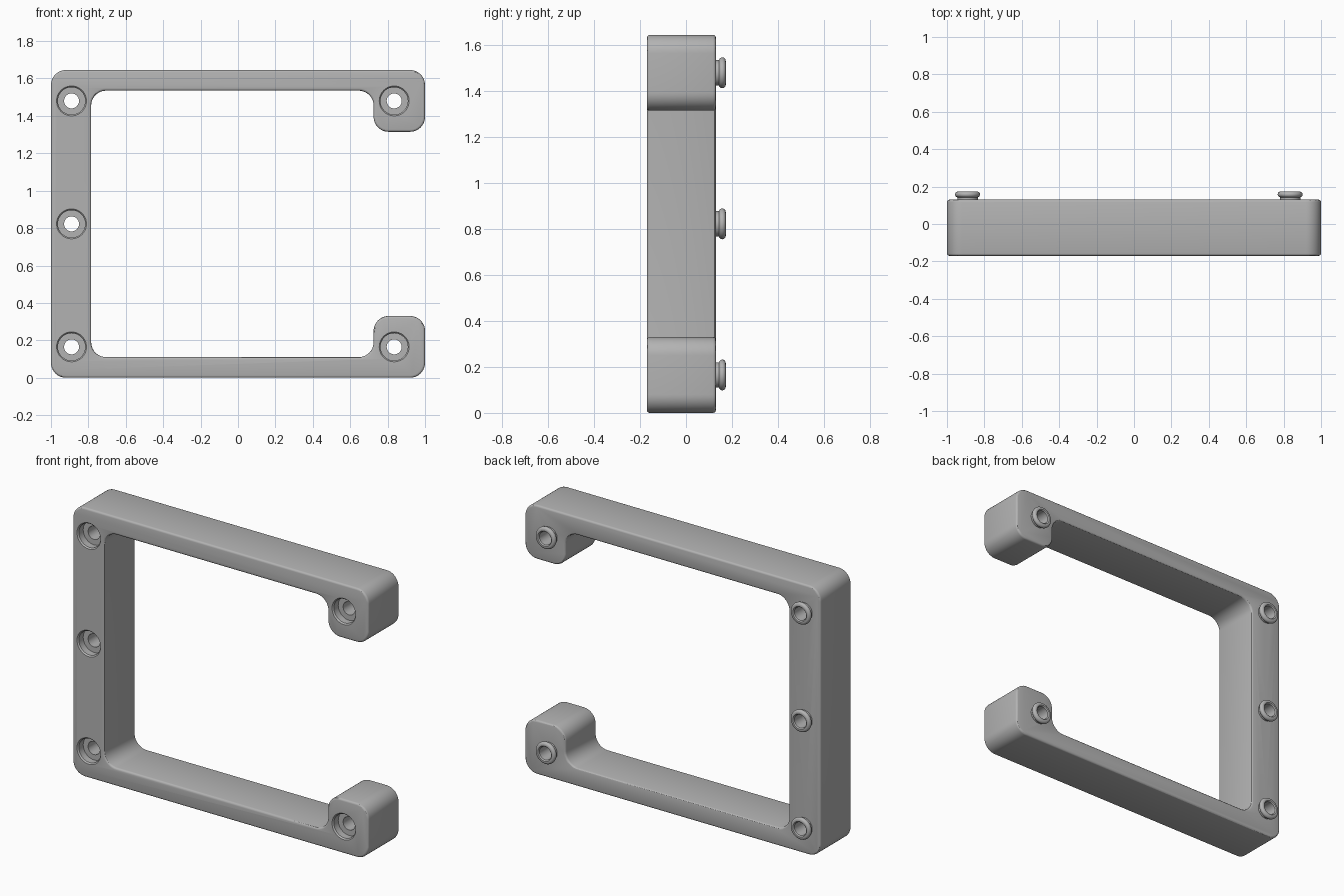
import bpy, bmesh, math
from mathutils import Vector

if "Cube" in bpy.data.objects:
    bpy.data.objects.remove(bpy.data.objects["Cube"])

FRONT, BACK = -0.17, 0.13
TOP = 1.645
HOLES = [(-0.89, 0.165), (-0.89, TOP / 2), (-0.89, TOP - 0.165),
         (0.835, 0.165), (0.835, TOP - 0.165)]

grey = bpy.data.materials.new("plain grey")
grey.use_nodes = True
colour = (0.45, 0.45, 0.45, 1)
grey.diffuse_color = colour
grey.node_tree.nodes["Principled BSDF"].inputs["Base Color"].default_value = colour


def finish(bm, name):
    bmesh.ops.recalc_face_normals(bm, faces=bm.faces)
    mesh = bpy.data.meshes.new(name)
    bm.to_mesh(mesh)
    bm.free()
    mesh.materials.append(grey)
    obj = bpy.data.objects.new(name, mesh)
    bpy.context.collection.objects.link(obj)
    return obj


def select(obj):
    bpy.ops.object.select_all(action="DESELECT")
    obj.select_set(True)
    bpy.context.view_layer.objects.active = obj


def smooth(obj):
    select(obj)
    bpy.ops.object.shade_smooth_by_angle(angle=math.radians(30))


def rounded(corners, radius, steps=10):
    """Replace each right-angled corner with an arc."""
    points = []
    for i, corner in enumerate(corners):
        c = Vector(corner)
        a = (Vector(corners[i - 1]) - c).normalized() * radius
        b = (Vector(corners[(i + 1) % len(corners)]) - c).normalized() * radius
        for k in range(steps + 1):
            t = math.pi / 2 * k / steps
            points.append(c + a * (1 - math.sin(t)) + b * (1 - math.cos(t)))
    return points


def lathe(bm, profile, x, z, closed, sides=40):
    """Spin (radius, y) points about an axis running front to back."""
    rings = []
    for r, y in profile:
        rings.append([bm.verts.new((x + r * math.cos(math.tau * k / sides), y,
                                    z + r * math.sin(math.tau * k / sides)))
                      for k in range(sides)])
    pairs = list(zip(rings, rings[1:]))
    if closed:
        pairs.append((rings[-1], rings[0]))
    else:
        bm.faces.new(rings[0])
        bm.faces.new(rings[-1])
    for a, b in pairs:
        for k in range(sides):
            n = (k + 1) % sides
            bm.faces.new((a[k], a[n], b[n], b[k]))


# C-shaped frame: lower half of the outline, then its mirror above
lower = [(-0.785, 0.11), (0.725, 0.11), (0.725, 0.33), (1, 0.33), (1, 0), (-1, 0)]
outline = lower + [(x, TOP - z) for x, z in reversed(lower)]
bm = bmesh.new()
face = bm.faces.new([bm.verts.new((p.x, FRONT, p.y)) for p in rounded(outline, 0.08)])
extruded = bmesh.ops.extrude_face_region(bm, geom=[face], use_keep_orig=True)
moved = [g for g in extruded["geom"] if isinstance(g, bmesh.types.BMVert)]
bmesh.ops.translate(bm, verts=moved, vec=(0, BACK - FRONT, 0))
frame = finish(bm, "frame")

# Stepped screw holes, open through the frame
bm = bmesh.new()
for x, z in HOLES:
    lathe(bm, [(0.08, FRONT - 0.02), (0.08, FRONT), (0.073, FRONT + 0.008),
               (0.073, FRONT + 0.05), (0.04, FRONT + 0.05), (0.04, BACK + 0.02)],
          x, z, False)
cutter = finish(bm, "hole_cutter")
cutter.hide_render = True

bevel = frame.modifiers.new("edge rounding", "BEVEL")
bevel.width = 0.012
bevel.segments = 3
bevel.limit_method = "ANGLE"
cut = frame.modifiers.new("holes", "BOOLEAN")
cut.object = cutter
cut.operation = "DIFFERENCE"
cut.solver = "EXACT"
select(frame)
for modifier in list(frame.modifiers):
    bpy.ops.object.modifier_apply(modifier=modifier.name)
bpy.data.objects.remove(cutter)
smooth(frame)

# Snap bushings with a rounded lip on the back
lip = [(0.052 + 0.015 * math.cos(a), 0.158 + 0.015 * math.sin(a))
       for a in [math.radians(-75 + 165 * k / 10) for k in range(11)]]
for i, (x, z) in enumerate(HOLES):
    bm = bmesh.new()
    lathe(bm, [(0.04, BACK - 0.005), (0.055, BACK - 0.005), (0.055, 0.143)]
          + lip + [(0.046, 0.173), (0.04, 0.167)], x, z, True)
    smooth(finish(bm, f"back_bushing_{i + 1}"))
